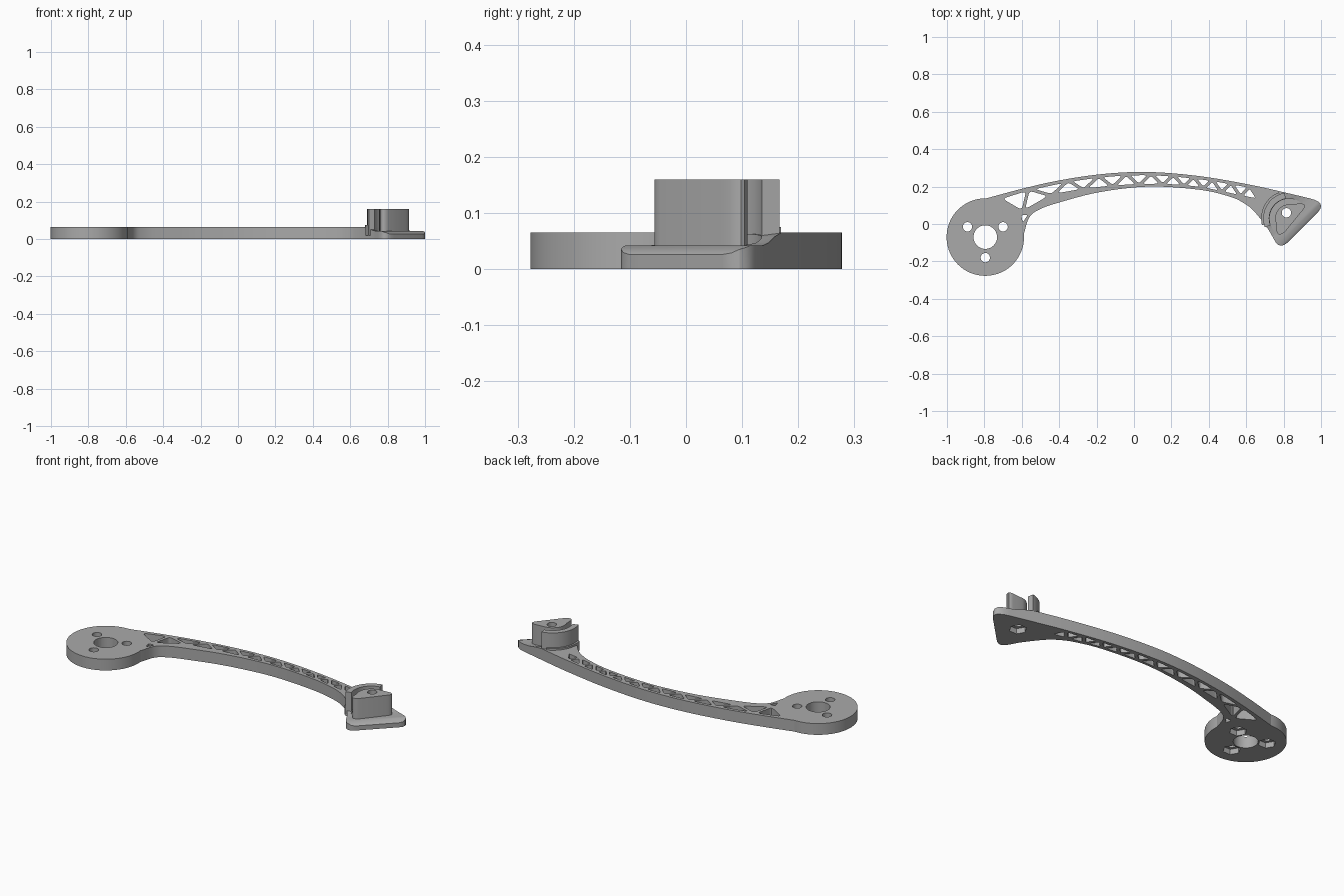
import bpy, bmesh
from math import cos, sin, radians, sqrt
from mathutils import Vector, Matrix

cube = bpy.data.objects.get("Cube")
if cube:
    bpy.data.objects.remove(cube)

GREY = (0.40, 0.40, 0.40, 1)
grey = bpy.data.materials.new("plain grey")
grey.use_nodes = True
grey.diffuse_color = GREY
grey.node_tree.nodes["Principled BSDF"].inputs["Base Color"].default_value = GREY

THICK = 0.065
HUB = Vector((-0.795, -0.07))
PEG = Vector((0.83, 0.03))
PEG_SCREW = Vector((0.815, 0.06))


def prisms(name, outlines, z0, z1, matrix=None):
    """One mesh holding an upright prism for each outline."""
    bm = bmesh.new()
    for pts in outlines:
        low = [bm.verts.new((p[0], p[1], z0)) for p in pts]
        high = [bm.verts.new((p[0], p[1], z1)) for p in pts]
        bm.faces.new(low)
        bm.faces.new(high)
        for i in range(len(pts)):
            j = (i + 1) % len(pts)
            bm.faces.new((low[i], low[j], high[j], high[i]))
    if matrix:
        bm.transform(matrix)
    bmesh.ops.recalc_face_normals(bm, faces=bm.faces)
    mesh = bpy.data.meshes.new(name)
    bm.to_mesh(mesh)
    bm.free()
    mesh.materials.append(grey)
    ob = bpy.data.objects.new(name, mesh)
    bpy.context.collection.objects.link(ob)
    return ob


def arc(c, r, a0, a1, n):
    angles = [radians(a0 + (a1 - a0) * i / n) for i in range(n + 1)]
    return [Vector((c[0] + r * cos(a), c[1] + r * sin(a))) for a in angles]


def circle(c, r, n=32, start=0):
    return arc(c, r, start, start + 360, n)[:-1]


def bend(a, b, c, n=6):
    """Rounded corner from a to c, pulled toward b."""
    a, b, c = Vector(a), Vector(b), Vector(c)
    return [a.lerp(b, i / n).lerp(b.lerp(c, i / n), i / n) for i in range(n + 1)]


def spline(points, n=8):
    """Smooth curve through the points."""
    p = [Vector(q) for q in points]
    p = [2 * p[0] - p[1]] + p + [2 * p[-1] - p[-2]]
    out = []
    for a, b, c, d in zip(p, p[1:], p[2:], p[3:]):
        for i in range(n):
            t = i / n
            out.append(0.5 * (2 * b + (c - a) * t + (2 * a - 5 * b + 4 * c - d) * t ** 2
                              + (3 * b - a - 3 * c + d) * t ** 3))
    return out + [p[-2]]


def height_at(curve, x):
    for a, b in zip(curve, curve[1:]):
        if min(a.x, b.x) <= x <= max(a.x, b.x) and a.x != b.x:
            return a.y + (b.y - a.y) * (x - a.x) / (b.x - a.x)
    return curve[-1].y


def rounded(pts, cut=0.2):
    out = []
    for i, p in enumerate(pts):
        before, after = pts[i - 1], pts[(i + 1) % len(pts)]
        out += bend(p.lerp(before, cut), p, p.lerp(after, cut), 4)
    return out


def inset_triangle(a, b, c, w):
    """Triangle moved inward by w on every side, or None if too small."""
    la, lb, lc = (b - c).length, (c - a).length, (a - b).length
    total = la + lb + lc
    centre = (a * la + b * lb + c * lc) / total
    s = total / 2
    r = sqrt(max(s * (s - la) * (s - lb) * (s - lc), 0)) / s
    if r < w + 0.003:
        return None
    return [centre.lerp(p, (r - w) / r) for p in (a, b, c)]


def combine(ob, tool, operation):
    mod = ob.modifiers.new(operation, "BOOLEAN")
    mod.operation, mod.object, mod.solver = operation, tool, "EXACT"
    bpy.context.view_layer.objects.active = ob
    bpy.ops.object.modifier_apply(modifier=mod.name)
    bpy.data.objects.remove(tool)


# Curved arm with a rounded three-cornered foot
outer = spline([(-0.79, 0.137), (-0.6, 0.188), (-0.4, 0.233), (-0.16, 0.268), (0.08, 0.278),
                (0.35, 0.256), (0.62, 0.21), (0.83, 0.163), (0.94, 0.137)])
inner = spline([(0.75, -0.085), (0.715, -0.025), (0.645, 0.065), (0.59, 0.11), (0.51, 0.147),
                (0.35, 0.183), (0.08, 0.2), (-0.185, 0.17), (-0.4, 0.115), (-0.505, 0.078),
                (-0.56, 0.035), (-0.588, -0.05)])
foot = bend((0.94, 0.137), (1.03, 0.115), (0.985, 0.065)) \
    + bend((0.835, -0.085), (0.78, -0.147), (0.75, -0.085))
body = prisms("arm_body", [outer + foot[1:-1] + inner + [HUB]], 0, THICK)

# Round hub joined to the arm
combine(body, prisms("hub", [circle(HUB, 0.207, 96)], 0, THICK), "UNION")

# Lattice of rounded triangular openings, shrinking along the arm
nodes = [Vector((-0.725, 0.138)), Vector((-0.595, 0.062)), Vector((-0.565, 0.188))]
x, step, top = -0.44, 0.088, False
while x < 0.68:
    y_top = height_at(outer, x) - 0.008
    y_low = max(height_at(inner, x) + 0.008, y_top - 0.066)
    nodes.append(Vector((x, y_top if top else y_low)))
    x, step, top = x + step, max(step * 0.95, 0.05), not top
openings = [inset_triangle(a, b, c, 0.0085) for a, b, c in zip(nodes, nodes[1:], nodes[2:])]
openings = [rounded(t) for t in openings if t]
openings.append(rounded([Vector(p) for p in ((-0.603, 0.046), (-0.568, 0.05), (-0.594, 0.008))]))
combine(body, prisms("lattice_cutter", openings, -0.1, 0.2), "DIFFERENCE")

# Foot top sloping down from the arm to a chamfered diagonal edge
k = sqrt(0.5)
along_edge = Matrix(((k, 0, k, 0), (-k, 0, k, 0), (0, 1, 0, 0), (0, 0, 0, 1)))
slope = [(0.44, 0.066), (0.49, 0.058), (0.53, 0.047), (0.57, 0.042), (0.62, 0.042),
         (0.64, 0.035), (0.652, 0.025), (0.72, 0.025), (0.72, 0.2), (0.44, 0.2)]
combine(body, prisms("slope_cutter", [slope], 0.2, 1.2, along_edge), "DIFFERENCE")
combine(body, prisms("groove_cutter", [circle(PEG, 0.105, 48)], 0.043, 0.2), "DIFFERENCE")

# Axle hole, screw holes and six-sided nut pockets underneath
screws = [HUB + Vector((0.11 * cos(radians(a)), 0.11 * sin(radians(a)))) for a in (30, 150, 270)]
holes = [circle(HUB, 0.063, 48)] + [circle(p, 0.025) for p in screws + [PEG_SCREW]]
combine(body, prisms("hole_cutter", holes, -0.1, 0.3), "DIFFERENCE")
pockets = [circle(p, 0.046, 6) for p in screws + [PEG_SCREW]]
combine(body, prisms("pocket_cutter", pockets, -0.1, 0.03), "DIFFERENCE")

# Clamp block standing on the foot
block_outline = arc(PEG, 0.075, 88, 200, 16) \
    + bend((0.762, -0.035), (0.768, -0.072), (0.805, -0.045)) \
    + bend((0.895, 0.065), (0.935, 0.108), (0.89, 0.11))
block = prisms("clamp_block", [block_outline], 0.035, 0.16)
combine(block, prisms("screw_cutter", [circle(PEG_SCREW, 0.025)], -0.1, 0.3), "DIFFERENCE")


# Curved lip around the block, with a low flared base
def ring_part(name, r0, r1, a0, a1, z0, z1):
    outline = arc(PEG, r1, a0, a1, 24) + arc(PEG, r0, a1, a0, 24)
    return prisms(name, [outline], z0, z1)


lip = ring_part("clamp_lip", 0.107, 0.139, 100, 200, 0.02, 0.16)
base = ring_part("lip_base", 0.107, 0.15, 112, 194, 0.02, 0.075)

for ob in (body, block, lip, base):
    bpy.ops.object.select_all(action="DESELECT")
    ob.select_set(True)
    bpy.context.view_layer.objects.active = ob
    bpy.ops.object.shade_smooth_by_angle(angle=radians(30))
